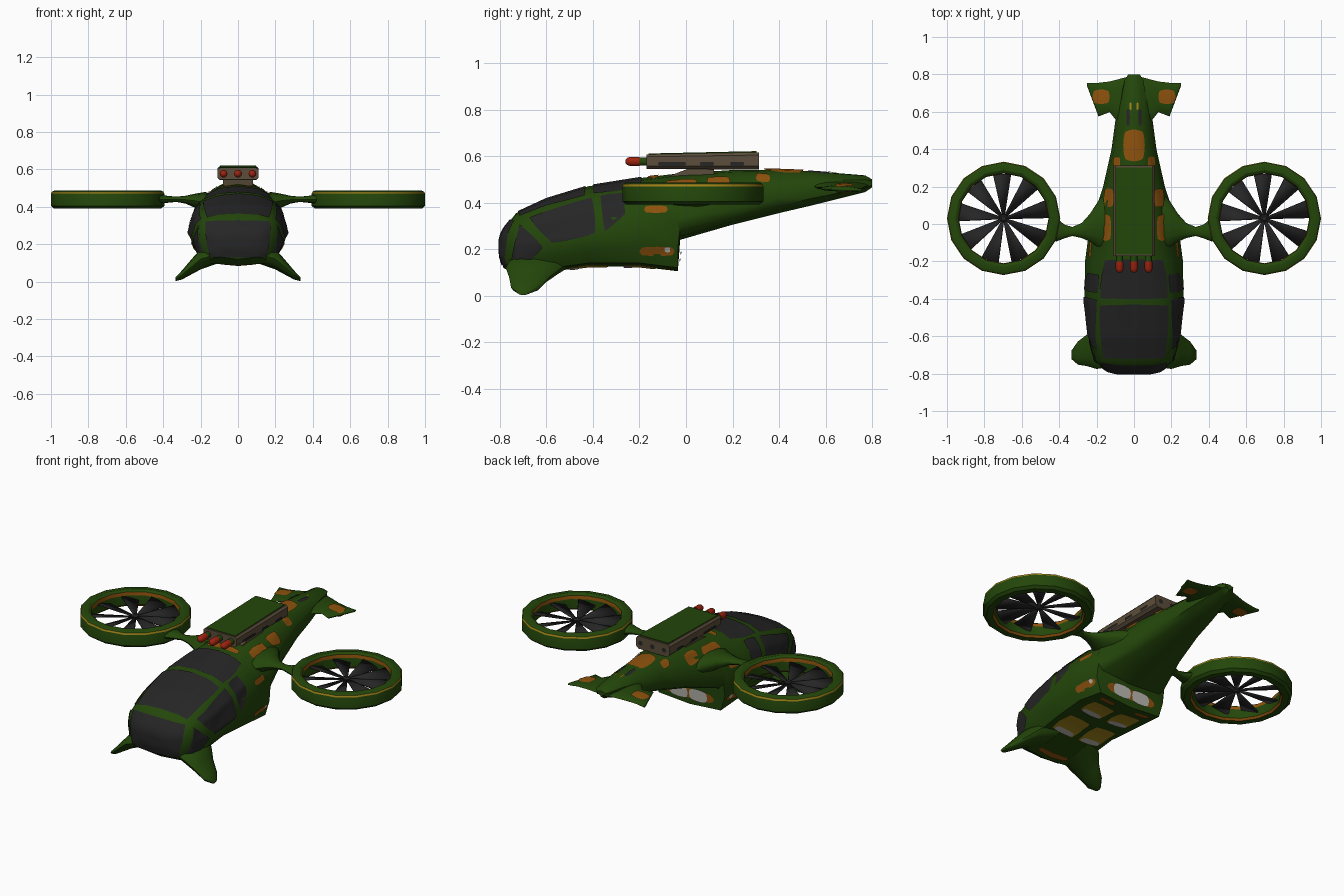
import bpy, bmesh
from math import sin, cos, pi, radians, sqrt
from mathutils import Vector
from mathutils.bvhtree import BVHTree

if "Cube" in bpy.data.objects:
    bpy.data.objects.remove(bpy.data.objects["Cube"])


def material(name, *rgb):
    m = bpy.data.materials.new(name)
    m.use_nodes = True
    m.diffuse_color = (*rgb, 1)
    m.node_tree.nodes["Principled BSDF"].inputs["Base Color"].default_value = (*rgb, 1)
    return m


green = material("camouflage green", .017, .062, .003)
glass = material("dark glass", .019, .019, .02)
orange = material("camouflage orange", .27, .085, .004)
gold = material("gold trim", .36, .235, .01)
tan = material("launcher tan", .105, .075, .043)
red = material("warhead red", .34, .017, .005)
pale = material("pale panel", .5, .48, .44)


def finish(name, bm, mats, angle=35, fix=True):
    if fix:
        bmesh.ops.recalc_face_normals(bm, faces=bm.faces[:])
    mesh = bpy.data.meshes.new(name)
    bm.to_mesh(mesh)
    bm.free()
    for m in mats:
        mesh.materials.append(m)
    ob = bpy.data.objects.new(name, mesh)
    bpy.context.collection.objects.link(ob)
    bpy.ops.object.select_all(action='DESELECT')
    ob.select_set(True)
    bpy.context.view_layer.objects.active = ob
    bpy.ops.object.shade_smooth_by_angle(angle=radians(angle))
    return ob


def loft(name, rings, mats, closed=False, slots=None, angle=35):
    """Skin a row of equal point rings; slots gives a material per ring edge."""
    bm = bmesh.new()
    rows = [[bm.verts.new(p) for p in ring] for ring in rings]
    n = len(rows[0])
    pairs = list(zip(rows, rows[1:]))
    if closed:
        pairs.append((rows[-1], rows[0]))
    else:
        bm.faces.new(rows[0])
        bm.faces.new(rows[-1][::-1])
    for a, b in pairs:
        for j in range(n):
            k = (j + 1) % n
            f = bm.faces.new((a[j], a[k], b[k], b[j]))
            f.material_index = slots.get(j, 0) if slots else 0
    return finish(name, bm, mats, angle)


def wing(name, stations, side, angle=50):
    """Elliptical sections (x, y, z, half chord, half thickness) along x."""
    turns = [2 * pi * i / 12 for i in range(12)]
    rings = [[(side * x, y + a * cos(t), z + b * sin(t)) for t in turns]
             for x, y, z, a, b in stations]
    return loft(name, rings, [green], angle=angle)


def rod(name, x, z, stations, mat):
    """Round part along y from (y, radius) stations."""
    turns = [2 * pi * i / 10 for i in range(10)]
    rings = [[(x + r * cos(t), y, z + r * sin(t)) for t in turns] for y, r in stations]
    return loft(name, rings, [mat], angle=45)


def decal(name, target, axis, sign, quad, mat, k=.25, n=12):
    """Thin sheet laid on the target by projecting a rounded quad along an axis."""
    mesh = target.data
    tree = BVHTree.FromPolygons([v.co for v in mesh.vertices], [p.vertices[:] for p in mesh.polygons])
    others = [a for a in range(3) if a != axis]
    ray = Vector((0, 0, 0))
    ray[axis] = -sign
    corners = [Vector(c) for c in quad]
    bm = bmesh.new()
    grid = {}
    for i in range(n + 1):
        for j in range(n + 1):
            u, v = 2 * i / n - 1, 2 * j / n - 1
            s = (1 + u * sqrt(1 - k * v * v / 2)) / 2
            t = (1 + v * sqrt(1 - k * u * u / 2)) / 2
            p = corners[0].lerp(corners[1], s).lerp(corners[3].lerp(corners[2], s), t)
            start = -2 * ray
            start[others[0]], start[others[1]] = p
            hit, normal, _, _ = tree.ray_cast(start, ray)
            if hit:
                if normal.dot(ray) > 0:
                    normal = -normal
                grid[i, j] = bm.verts.new(hit + normal * .005)
    for i in range(n):
        for j in range(n):
            keys = [(i, j), (i + 1, j), (i + 1, j + 1), (i, j + 1)]
            if all(q in grid for q in keys):
                f = bm.faces.new([grid[q] for q in keys])
                f.normal_update()
                if f.normal[axis] * sign < 0:
                    f.normal_flip()
    return finish(name, bm, [mat], fix=False)


def patch(name, target, axis, sign, u, v, a, b, mat, k=.6):
    quad = [(u - a, v - b), (u + a, v - b), (u + a, v + b), (u - a, v + b)]
    return decal(name, target, axis, sign, quad, mat, k, 6)


# Fuselage: y, top, roof half width, widest half width and its height, belly half width, bottom
hull = [(-.8, .25, .07, .085, .21, .07, .17),
        (-.785, .285, .125, .15, .21, .125, .12),
        (-.73, .355, .175, .21, .22, .17, .085),
        (-.6, .415, .19, .245, .23, .19, .1),
        (-.42, .47, .185, .265, .26, .195, .125),
        (-.2, .505, .16, .262, .3, .215, .125),
        (-.035, .525, .135, .24, .32, .205, .105),
        (-.025, .525, .135, .238, .335, .2, .24),
        (.2, .54, .11, .165, .37, .12, .305),
        (.4, .541, .07, .12, .42, .08, .355),
        (.55, .535, .05, .1, .45, .06, .39),
        (.77, .517, .03, .045, .48, .03, .445),
        (.8, .5, .015, .022, .485, .015, .465)]
rings = []
for y, top, roof, wide, mid, low, bot in hull:
    drop = (top - mid) * .12
    half = [(0, top), (roof * .6, top - drop * .4), (roof, top - drop * 1.6),
            ((roof + wide) / 2 + .012, (top + mid) / 2), (wide, mid),
            ((wide + low) / 2 + .01, (mid + bot) / 2), (low, bot + .015), (0, bot)]
    ring = half + [(-x, z) for x, z in half[-2:0:-1]]
    rings.append([(x, y, z) for x, z in ring])
body = loft("fuselage", rings, [green], angle=40)

# Canopy glass
decal("windscreen", body, 1, -1, [(-.18, .325), (.18, .325), (.155, .13), (-.155, .13)], glass, .2)
decal("front_roof_glass", body, 2, 1, [(-.19, -.43), (.19, -.43), (.17, -.72), (-.17, -.72)], glass, .15)
decal("rear_roof_glass", body, 2, 1, [(-.16, -.19), (.16, -.19), (.185, -.4), (-.185, -.4)], glass, .15)

# Rear bay and nose underside
patch("bay_surround", body, 1, 1, 0, .175, .165, .03, orange)
patch("nose_belly_patch", body, 2, -1, 0, -.68, .1, .02, orange)

for side in (1, -1):
    # Belly panels and bay windows
    patch("bay_window", body, 1, 1, side * .064, .175, .059, .038, pale).location.y = .004
    for y, size in ((-.42, .085), (-.2, .07)):
        patch("belly_panel", body, 2, -1, side * .09, y, .075, size, gold, .3)
        patch("belly_marking", body, 2, -1, side * .09, y - size * .7, .06, .02, pale).location.z = -.003
    patch("belly_rear_marking", body, 2, -1, side * .12, -.08, .05, .02, orange)

    # Side windows
    decal("side_quarter_window", body, 0, side,
          [(-.715, .31), (-.61, .21), (-.68, .14), (-.75, .15)], glass, .2)
    decal("side_main_window", body, 0, side,
          [(-.68, .335), (-.4, .425), (-.385, .265), (-.58, .225)], glass, .2)
    decal("side_rear_window", body, 0, side,
          [(-.37, .43), (-.27, .44), (-.26, .35), (-.35, .27)], glass, .2)

    # Camouflage patches
    patch("flank_patch", body, 0, side, -.125, .192, .075, .02, orange)
    patch("flank_marking", body, 0, side, -.08, .2, .012, .012, pale).location.x = side * .003
    patch("shoulder_patch", body, 0, side, -.13, .37, .05, .016, orange)
    for x, y, a, b in ((.148, -.02, .028, .07), (.132, .14, .025, .05), (.09, .33, .018, .03)):
        patch("roof_patch", body, 2, 1, side * x, y, a, b, orange)
    patch("tail_slot", body, 2, 1, side * .03, .57, .008, .045, glass)
    patch("tail_glint", body, 2, 1, side * .018, .63, .005, .02, gold)

    # Front skid fins, engine pylons and tail fins
    wing("front_fin", [(.1, -.62, .15, .14, .05), (.2, -.655, .12, .12, .055),
                       (.25, -.675, .078, .085, .04), (.3, -.69, .035, .062, .024),
                       (.335, -.7, .012, .022, .01)], side)
    wing("pylon", [(.12, .01, .41, .19, .06), (.19, 0, .425, .125, .052), (.235, -.02, .433, .075, .036),
                   (.28, -.035, .438, .04, .021), (.33, -.04, .44, .024, .014),
                   (.37, -.04, .44, .036, .018), (.42, -.03, .44, .065, .024)], side)
    fin = wing("tail_fin", [(.02, .62, .475, .17, .022), (.08, .655, .47, .12, .018),
                            (.13, .68, .465, .082, .014), (.19, .665, .46, .09, .012),
                            (.22, .705, .457, .05, .01), (.25, .745, .455, .01, .006)], side)
    patch("tail_fin_patch", fin, 2, 1, side * .175, .68, .045, .038, orange)
    patch("tail_fin_under_patch", fin, 2, -1, side * .175, .68, .04, .035, orange)

    # Ducted rotor: ring with trim bands, blades and hub
    cx, cy, cz = side * .697, .03, .44
    profile = [(.303, .405), (.303, .47), (.299, .48), (.285, .487), (.258, .487),
               (.243, .477), (.24, .457), (.24, .402), (.25, .391), (.287, .391)]
    ring = [[(cx + r * cos(2 * pi * i / 16), cy + r * sin(2 * pi * i / 16), z)
             for r, z in profile] for i in range(16)]
    loft("rotor_duct", ring, [green, gold, orange], True, {1: 1, 5: 2, 7: 2}, 30)
    bm = bmesh.new()
    for i in range(9):
        t = radians(92) + 2 * pi * i / 9
        along, across = Vector((cos(t), sin(t), 0)), Vector((-sin(t), cos(t), 0))
        centre = Vector((cx, cy, cz))
        pts = [centre + along * r + across * w + Vector((0, 0, w * .3))
               for r, w in ((.015, -.006), (.238, -.048), (.238, .048), (.015, .006))]
        bm.faces.new([bm.verts.new(p) for p in pts])
    blades = finish("rotor_blades", bm, [glass])
    solid = blades.modifiers.new("thickness", 'SOLIDIFY')
    solid.thickness = .008
    solid.offset = 0
    hub = [[(cx + r * cos(pi * i / 6), cy + r * sin(pi * i / 6), z) for i in range(12)]
           for r, z in ((.012, .425), (.02, .432), (.02, .448), (.012, .455))]
    loft("rotor_hub", hub, [glass])

patch("tail_patch", body, 2, 1, 0, .42, .055, .085, orange)
patch("roof_front_patch", body, 2, 1, 0, -.14, .1, .022, orange)


# Roof launcher: chamfered box growing towards the rear, lid, mount and rockets
def launcher_part(name, outline, front, rear, mat):
    return loft(name, [[(x, y, z + (z - .56) * grow) for x, z in outline]
                       for y, grow in ((front, 0), (rear, .2))], [mat], angle=20)


outline = [(.095, .545), (.11, .557), (.11, .597), (.1, .607)]
outline += [(-x, z) for x, z in outline[::-1]]
launcher = launcher_part("launcher_box", outline, -.17, .313, tan)
launcher_part("launcher_lid", [(-.096, .604), (.096, .604), (.096, .611), (-.096, .611)],
              -.162, .303, green)
loft("launcher_mount", [[(x, y, z) for x, z in ((-.08, .5), (.08, .5), (.08, top), (-.08, top))]
                        for y, top in ((-.07, .515), (.02, .55), (.12, .55))], [tan], angle=20)
for side in (1, -1):
    for y, size in ((-.06, .06), (.09, .03), (.22, .03)):
        patch("launcher_vent", launcher, 0, side, y, .567, size, .008, glass, .3)
for x in (-.077, 0, .077):
    patch("launcher_exhaust", launcher, 1, 1, x, .58, .014, .014, glass, 1)
    rod("rocket_body", x, .577, [(-.21, .018), (-.15, .018)], green)
    rod("rocket_tip", x, .577, [(-.26, .008), (-.253, .016), (-.24, .021), (-.2, .021)], red)
